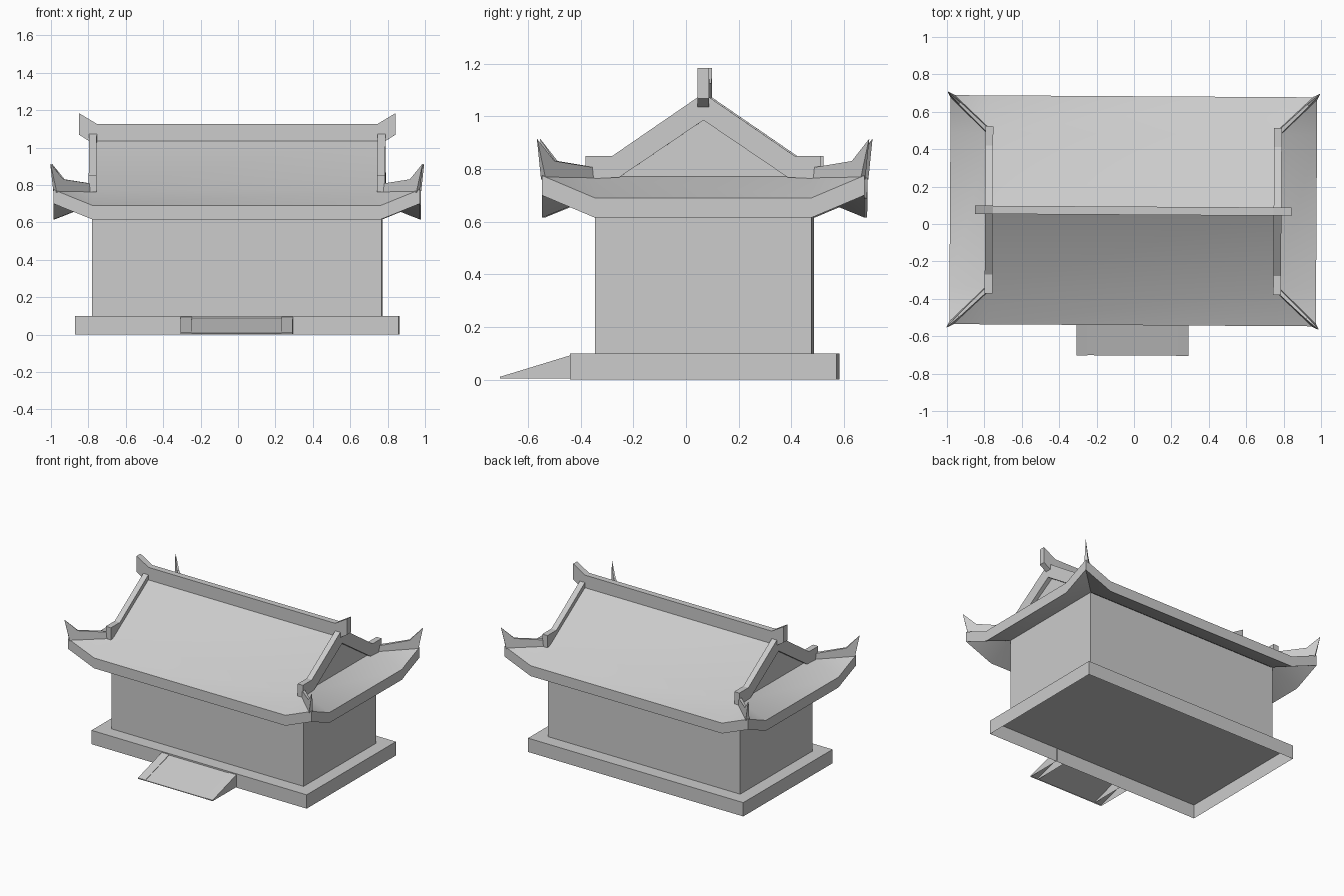
import bpy, bmesh
from math import radians

old = bpy.data.objects.get("Cube")
if old:
    bpy.data.objects.remove(old, do_unlink=True)

stone = bpy.data.materials.new("pale_grey")
stone.use_nodes = True
GREY = (0.6, 0.6, 0.6, 1)
stone.diffuse_color = GREY
stone.node_tree.nodes["Principled BSDF"].inputs["Base Color"].default_value = GREY


def finish(name, bm, smooth=False, open_base=False):
    bmesh.ops.recalc_face_normals(bm, faces=bm.faces)
    if open_base:
        bm.normal_update()
        base = [f for f in bm.faces if f.normal.z < -0.9]
        bmesh.ops.delete(bm, geom=base, context='FACES')
    mesh = bpy.data.meshes.new(name)
    bm.to_mesh(mesh)
    bm.free()
    obj = bpy.data.objects.new(name, mesh)
    bpy.context.collection.objects.link(obj)
    mesh.materials.append(stone)
    # the whole hall sits a touch off centre and slightly turned
    obj.location = (-0.004, 0.071, 0)
    obj.rotation_euler.z = radians(-0.35)
    if smooth:
        bpy.ops.object.select_all(action='DESELECT')
        obj.select_set(True)
        bpy.context.view_layer.objects.active = obj
        bpy.ops.object.shade_smooth_by_angle(angle=radians(30))


def box(name, hx, hy, z0, z1):
    bm = bmesh.new()
    bmesh.ops.create_cube(bm, size=1)
    for v in bm.verts:
        v.co = (v.co.x * 2 * hx, v.co.y * 2 * hy, z1 if v.co.z > 0 else z0)
    finish(name, bm, open_base=True)


def bridge(bm, rings):
    """Close two matching outlines into a solid."""
    for ring in rings:
        bm.faces.new(ring)
    n = len(rings[0])
    for i in range(n):
        j = (i + 1) % n
        bm.faces.new((rings[0][i], rings[0][j], rings[1][j], rings[1][i]))


def prism(name, profile, a, b, axis='X', open_base=False):
    """Extrude a (horizontal, z) profile along an axis from a to b."""
    bm = bmesh.new()
    place = (lambda t, h, z: (t, h, z)) if axis == 'X' else (lambda t, h, z: (h, t, z))
    bridge(bm, [[bm.verts.new(place(t, h, z)) for h, z in profile] for t in (a, b)])
    finish(name, bm, open_base=open_base)


def mirrored(half):
    """Complete a symmetric outline from one half."""
    return half + [(-h, z) for h, z in reversed(half) if h > 0]


# Plinth and walls, open underneath
box("plinth", 0.865, 0.506, 0, 0.1)
box("hall_walls", 0.773, 0.411, 0.1, 0.695)

# Entrance ramp with side kerbs, open underneath
prism("ramp", [(-0.774, 0.004), (-0.774, 0.009), (-0.5, 0.091), (-0.5, 0.004)],
      -0.24, 0.24, open_base=True)
for side, s in (("left", 1), ("right", -1)):
    prism(side + "_ramp_kerb", [(-0.775, 0.004), (-0.775, 0.011), (-0.5, 0.095), (-0.5, 0.004)],
          s * 0.24, s * 0.3, open_base=True)

# Roof: sweeping eaves with raised corners, main slopes and gable walls
XO, XI, YO, YI = 0.98, 0.77, 0.612, 0.411
LOW, INNER, TIP, THICK = 0.69, 0.772, 0.775, 0.075
bm = bmesh.new()
grid = {}
for i, x in enumerate((-XO, -XI, XI, XO)):
    for j, y in enumerate((-YO, -YI, YI, YO)):
        outer = (i in (0, 3)) + (j in (0, 3))
        grid[i, j] = bm.verts.new((x, y, (INNER, LOW, TIP)[outer]))
for i in range(3):
    for j in range(3):
        q = [grid[i, j], grid[i + 1, j], grid[i + 1, j + 1], grid[i, j + 1]]
        if i == 1 and j == 1:
            continue
        if i != 1 and j != 1:
            # corner panels fold along the hip
            k = 0 if i == j else 1
            bm.faces.new((q[k], q[k + 1], q[k + 2]))
            bm.faces.new((q[k], q[k + 2], q[(k + 3) % 4]))
        else:
            bm.faces.new(q)
peak = {i: bm.verts.new((x, 0, 1.05)) for i, x in ((1, -0.757), (2, 0.757))}
bm.faces.new((grid[1, 1], grid[2, 1], peak[2], peak[1]))
bm.faces.new((grid[2, 2], grid[1, 2], peak[1], peak[2]))
bm.faces.new((grid[2, 1], grid[2, 2], peak[2]))
bm.faces.new((grid[1, 2], grid[1, 1], peak[1]))
# give it a constant vertical thickness
result = bmesh.ops.extrude_face_region(bm, geom=list(bm.faces), use_keep_orig=True)
for v in result["geom"]:
    if isinstance(v, bmesh.types.BMVert):
        v.co.z -= THICK
finish("roof", bm, smooth=True)

# Gable ridges with flat feet
barge = mirrored([(0, 1.087), (0.345, 0.85), (0.447, 0.85), (0.447, 0.762), (0.32, 0.768)])
barge = barge[:5] + [(0, 0.985)] + barge[5:]
for side, s in (("left", 1), ("right", -1)):
    prism(side + "_gable_ridge", barge, s * 0.751, s * 0.792)

# Top ridge with flared ends
ridge = [(0.75, 1.126), (0.845, 1.183), (0.845, 1.068), (0.785, 1.03)]
prism("top_ridge", mirrored(ridge), -0.022, 0.022, axis='Y')

# Hip ridges: tapering fins that sweep up to a point at each corner
fin = [(0.0, 0.75, 0.015), (0.0, 0.805, 0.011), (0.72, 0.83, 0.007),
       (1.015, 0.913, 0.001), (0.9, 0.76, 0.013)]
for ys, depth in ((-1, "front"), (1, "back")):
    for xs, side in ((1, "left"), (-1, "right")):
        bm = bmesh.new()
        rings = []
        for w in (-0.7, 0.7):
            rings.append([bm.verts.new((xs * (0.775 + 0.217 * t + w * half),
                                        ys * (0.42 + 0.207 * t - w * half), z))
                          for t, z, half in fin])
        bridge(bm, rings)
        finish(f"{depth}_{side}_hip_ridge", bm)
